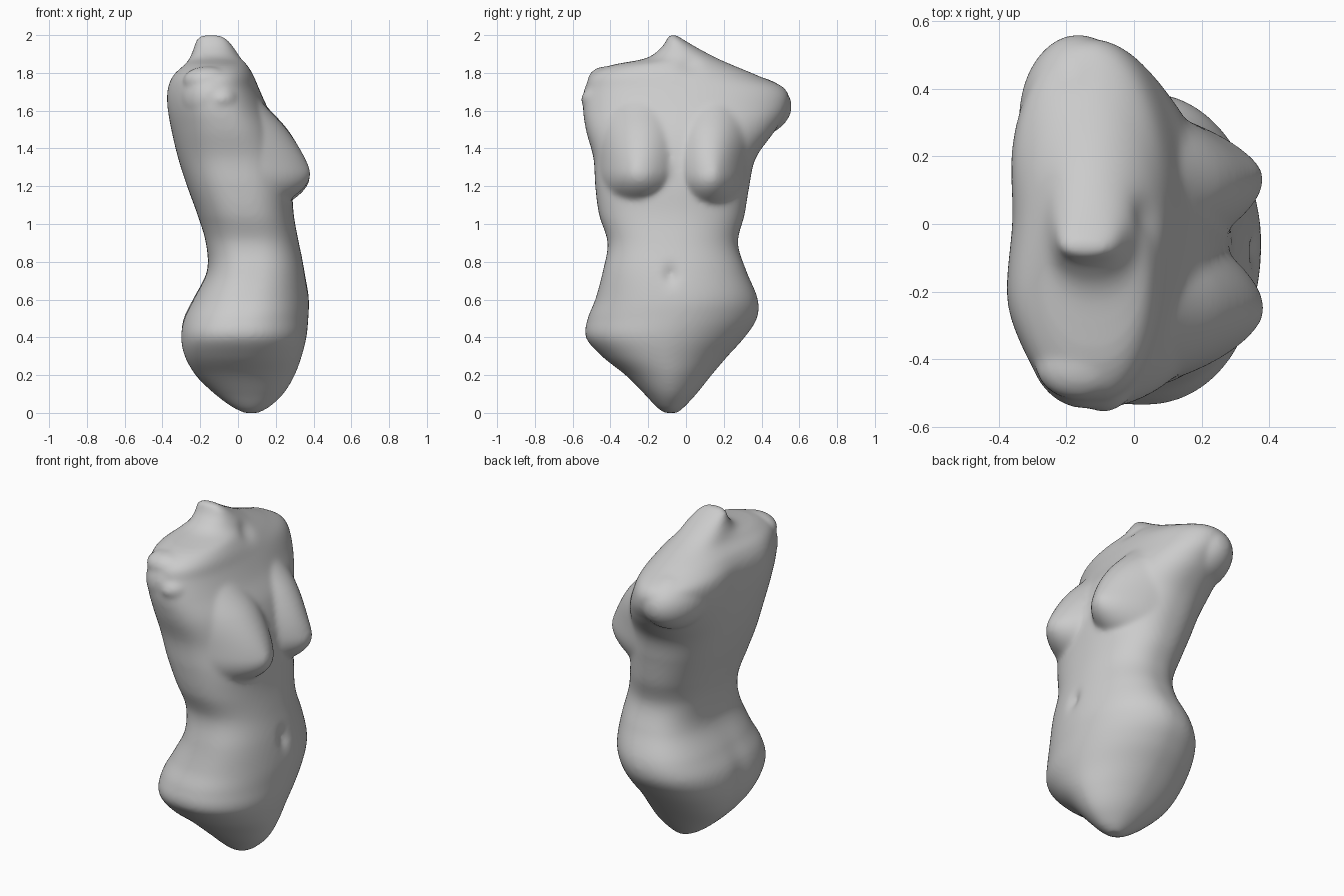
import bpy, bmesh
from math import sin, cos, pi, exp, hypot, copysign
from mathutils import Matrix, Euler

# Body sections: z, back x, front x, right y, left y, squareness
SECTIONS = [
    (0.00, 0.03, 0.11, -0.115, -0.045, 2.0),
    (0.03, -0.03, 0.165, -0.155, -0.01, 2.0),
    (0.10, -0.125, 0.24, -0.22, 0.055, 2.0),
    (0.20, -0.23, 0.30, -0.32, 0.135, 2.0),
    (0.30, -0.287, 0.337, -0.445, 0.22, 2.05),
    (0.40, -0.305, 0.362, -0.53, 0.31, 2.1),
    (0.50, -0.29, 0.372, -0.52, 0.375, 2.1),
    (0.60, -0.24, 0.375, -0.48, 0.38, 2.15),
    (0.75, -0.165, 0.355, -0.44, 0.32, 2.25),
    (0.90, -0.17, 0.322, -0.415, 0.275, 2.35),
    (1.05, -0.215, 0.295, -0.46, 0.31, 2.4),
    (1.20, -0.27, 0.285, -0.48, 0.335, 2.45),
    (1.35, -0.32, 0.265, -0.49, 0.37, 2.4),
    (1.50, -0.358, 0.22, -0.53, 0.475, 2.3),
    (1.62, -0.375, 0.155, -0.545, 0.54, 2.3),
    (1.72, -0.372, 0.11, -0.53, 0.52, 2.3),
    (1.79, -0.34, 0.08, -0.50, 0.37, 2.3),
    (1.84, -0.29, 0.05, -0.40, 0.25, 2.2),
    (1.875, -0.265, 0.02, -0.22, 0.17, 2.1),
    (1.93, -0.24, -0.02, -0.135, 0.065, 2.2),
    (1.98, -0.22, -0.06, -0.10, -0.02, 2.3),
    (2.00, -0.19, -0.10, -0.09, -0.05, 2.3),
]

# Soft relief: side (+1 front, -1 back), y, z, y spread, z spread, height
RELIEF = [
    (1, -0.08, 0.73, 0.025, 0.035, -0.025),   # navel
    (1, 0.02, 1.84, 0.04, 0.03, -0.02),       # throat hollow
    (-1, -0.10, 0.38, 0.05, 0.15, -0.012),    # seat cleft
    (-1, 0.03, 1.65, 0.10, 0.2, -0.018),      # spine between shoulder blades
    (-1, -0.25, 1.67, 0.08, 0.12, 0.015),     # right shoulder blade
]

# Breasts: y, z, width, height above tip, height below tip, depth
BREASTS = [(-0.27, 1.295, 0.185, 0.36, 0.165, 0.125),
           (0.155, 1.28, 0.17, 0.36, 0.175, 0.135)]


def section(z):
    i = max(k for k in range(len(SECTIONS) - 1) if SECTIONS[k][0] <= z)
    p = [SECTIONS[min(max(i + k, 0), len(SECTIONS) - 1)] for k in (-1, 0, 1, 2)]
    h = p[2][0] - p[1][0]
    t = (z - p[1][0]) / h
    out = []
    for c in range(1, 6):
        m0 = h * (p[2][c] - p[0][c]) / (p[2][0] - p[0][0])
        m1 = h * (p[3][c] - p[1][c]) / (p[3][0] - p[1][0])
        out.append((2*t**3 - 3*t*t + 1) * p[1][c] + (t**3 - 2*t*t + t) * m0
                   + (3*t*t - 2*t**3) * p[2][c] + (t**3 - t*t) * m1)
    return out


def power(v, n):
    return copysign(abs(v) ** (2 / n), v)


def breast(y, z):
    total = 0
    for by, bz, w, up, down, d in BREASTS:
        u, v = (y - by) / w, (z - bz) / (up if z > bz else down)
        r = hypot(u, v)
        if r < 1:   # full and round below, sloping away above
            k = 0.7 - 0.5 * v / max(r, 0.05)
            total += d * (1 - r) * (1 + k * r)
    return total


bm = bmesh.new()
SEG, LEVELS = 160, 180
rings = []
for k in range(LEVELS + 1):
    z = 1 - cos(pi * k / LEVELS)
    back, front, right, left, n0 = section(min(z, 1.9999))
    cx, cy = (back + front) / 2, (right + left) / 2
    ring = []
    for s in range(SEG):
        a = 2 * pi * s / SEG
        n = n0
        if cos(a) < 0 and z < 1:            # fuller seat
            n += 0.4 * min(1, 4 * (1 - z), 4 * z)
        elif cos(a) > 0 and sin(a) > 0:     # slimmer front left
            n -= 0.25
        c = power(cos(a), n)
        x = cx + (front - back) / 2 * c
        y = cy + (left - right) / 2 * power(sin(a), n)
        for side, by, bz, sy, sz, d in RELIEF:
            if side * c > 0:
                x += side * d * abs(c) * exp(-((y-by)/sy)**2 / 2 - ((z-bz)/sz)**2 / 2)
        if c > 0:
            x += breast(y, z) * min(1, 2 * c)
        ring.append(bm.verts.new((x, y, z)))
    rings.append(ring)
for r0, r1 in zip(rings, rings[1:]):
    for s in range(SEG):
        e = (s + 1) % SEG
        bm.faces.new((r0[s], r0[e], r1[e], r1[s]))
bm.faces.new(rings[0][::-1])
bm.faces.new(rings[-1])


def blob(loc, radii, rot=(0, 0, 0)):
    m = Matrix.LocRotScale(loc, Euler(rot), radii)
    bmesh.ops.create_uvsphere(bm, u_segments=48, v_segments=32, radius=1, matrix=m)


# Shoulder stumps, the right one with a broken face
blob((-0.165, 0.31, 1.615), (0.175, 0.25, 0.17), (0.06, 0, 0))
blob((-0.145, -0.34, 1.67), (0.17, 0.205, 0.175))
blob((-0.09, -0.44, 1.66), (0.10, 0.115, 0.08))
blob((-0.16, -0.42, 1.76), (0.13, 0.10, 0.075))

mesh = bpy.data.meshes.new("torso")
bm.to_mesh(mesh)
bm.free()
torso = bpy.data.objects.new("torso", mesh)
bpy.context.collection.objects.link(torso)

# Fuse everything into one carved surface
fuse = torso.modifiers.new("fuse", 'REMESH')
fuse.mode = 'VOXEL'
fuse.voxel_size = 0.012
fuse.use_smooth_shade = True
soft = torso.modifiers.new("soften", 'SMOOTH')
soft.factor = 0.5
soft.iterations = 12
